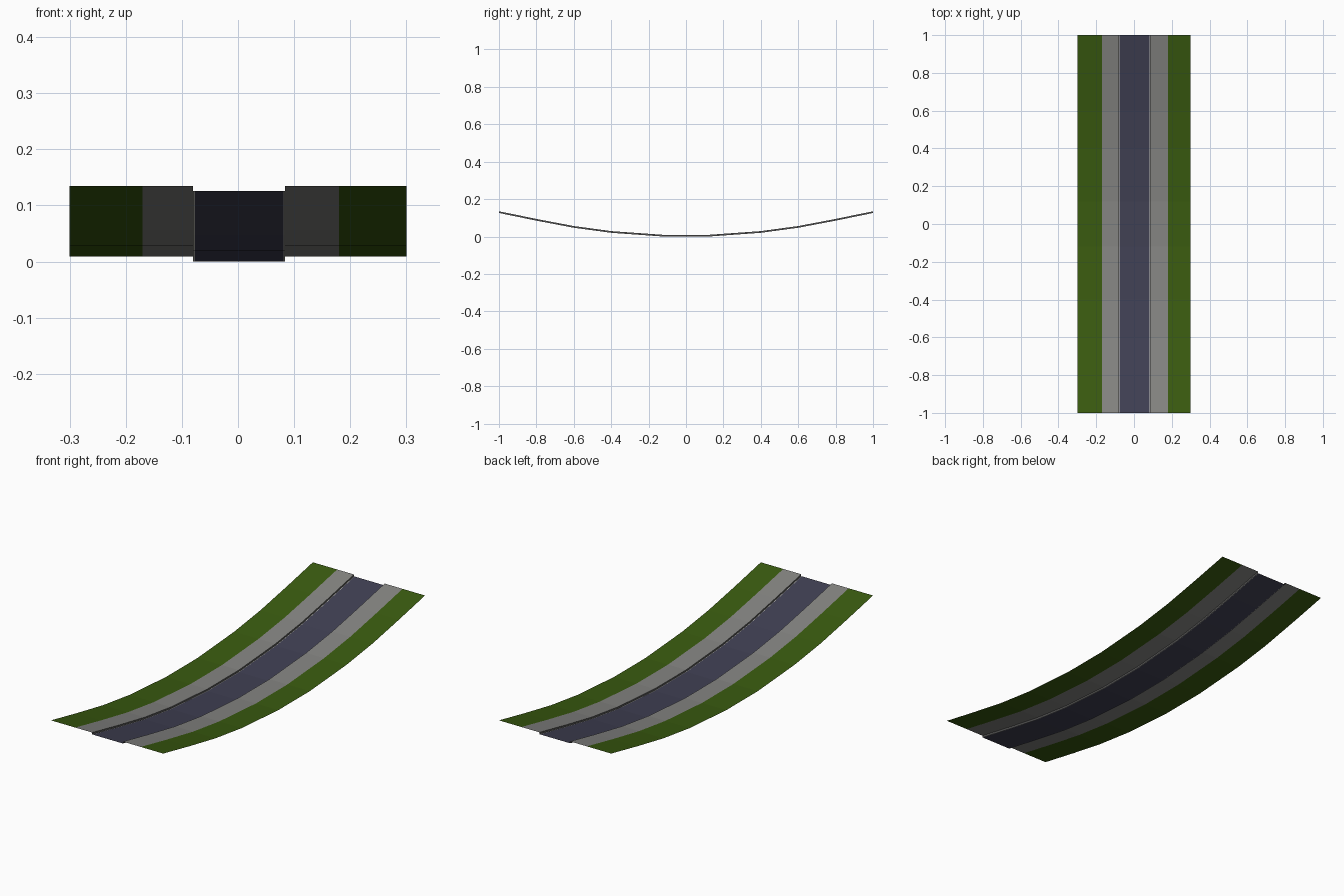
import bpy, bmesh

if "Cube" in bpy.data.objects:
    bpy.data.objects.remove(bpy.data.objects["Cube"])

def mat(name, rgb):
    m = bpy.data.materials.new(name)
    m.diffuse_color = (*rgb, 1)
    m.use_nodes = True
    m.node_tree.nodes["Principled BSDF"].inputs["Base Color"].default_value = m.diffuse_color
    return m

GRASS = mat("grass green", (0.042, 0.105, 0.005))
PAVE = mat("pavement grey", (0.235, 0.235, 0.225))
ROAD = mat("asphalt blue grey", (0.052, 0.052, 0.088))
LINE = mat("pale edge line", (0.6, 0.6, 0.55))
CURB = mat("curb dark grey", (0.1, 0.1, 0.1))

# Lengthwise sag of the road bed: (y, height)
half = [(0.12, 0.0), (0.40, 0.020), (0.60, 0.047), (0.80, 0.085), (1.0, 0.126)]
SAG = [(-y, z) for y, z in reversed(half)] + half
STEP = 0.009  # pavement height above the road


def strip(name, a, b, material):
    """Sweep the cross-section segment a-b, each (x, z), along the sag."""
    bm = bmesh.new()
    rows = [[bm.verts.new((x, y, z + h)) for x, h in (a, b)] for y, z in SAG]
    for r, s in zip(rows, rows[1:]):
        bm.faces.new((r[0], r[1], s[1], s[0]))
    me = bpy.data.meshes.new(name)
    bm.to_mesh(me)
    bm.free()
    me.materials.append(material)
    ob = bpy.data.objects.new(name, me)
    bpy.context.collection.objects.link(ob)


# Cross-section from left to right
strip("left_grass", (-0.30, STEP), (-0.17, STEP), GRASS)
strip("left_pavement", (-0.17, STEP), (-0.08, STEP), PAVE)
strip("left_curb", (-0.08, STEP), (-0.08, 0), CURB)
strip("left_edge_line", (-0.08, 0), (-0.077, 0), LINE)
strip("road", (-0.077, 0), (0.081, 0), ROAD)
strip("right_edge_line", (0.081, 0), (0.084, 0), LINE)
strip("right_curb", (0.084, 0), (0.084, STEP), CURB)
strip("right_pavement", (0.084, STEP), (0.18, STEP), PAVE)
strip("right_grass", (0.18, STEP), (0.30, STEP), GRASS)
